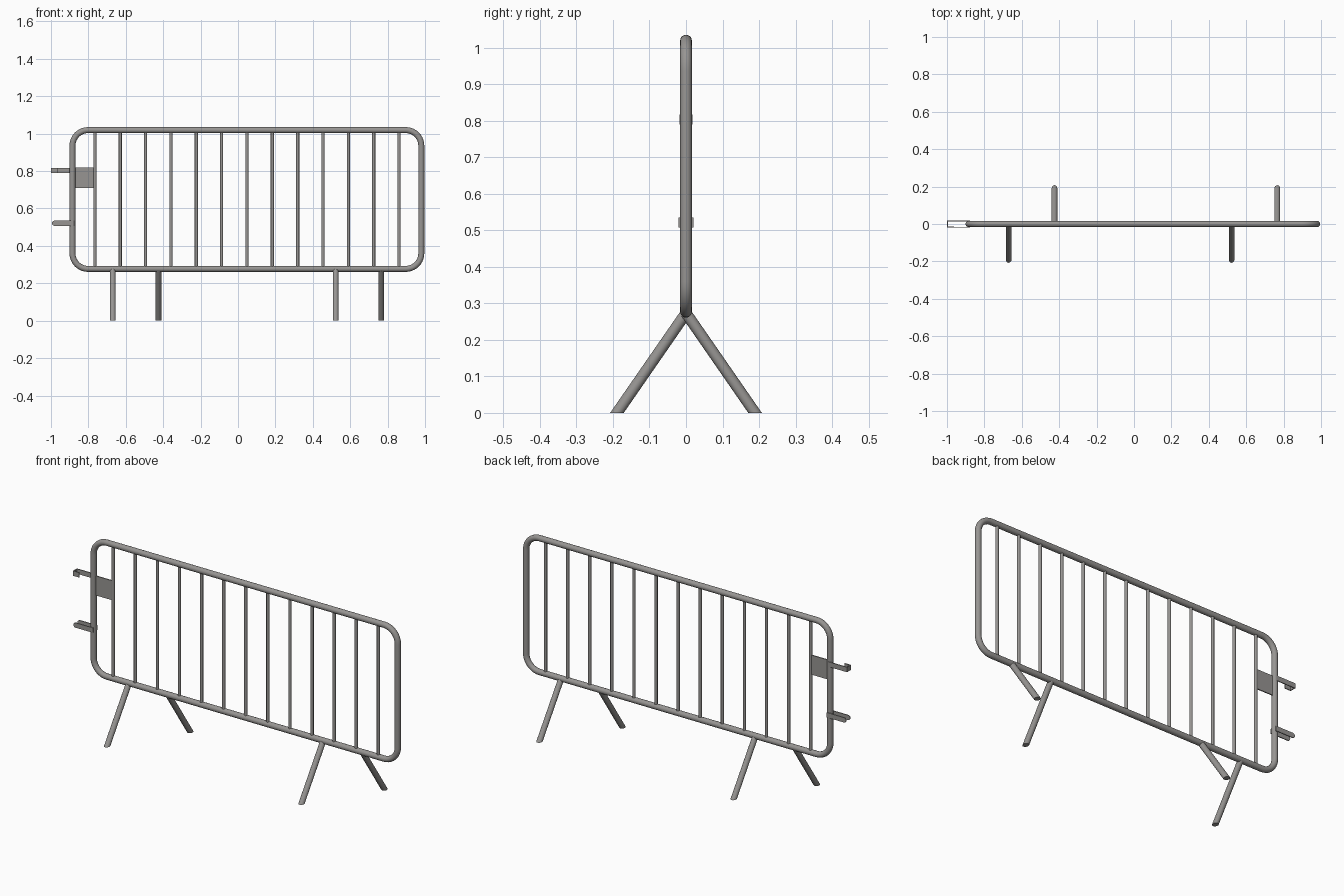
import bpy, bmesh, math
from mathutils import Vector

old = bpy.data.objects.get("Cube")
if old:
    bpy.data.objects.remove(old, do_unlink=True)

GREY = (0.31, 0.30, 0.29, 1)
steel = bpy.data.materials.new("galvanised grey")
steel.use_nodes = True
steel.diffuse_color = GREY
steel.node_tree.nodes["Principled BSDF"].inputs["Base Color"].default_value = GREY

LEFT, RIGHT, LOW, HIGH = -0.885, 0.98, 0.277, 1.019   # frame centreline
TUBE, BEND = 0.016, 0.083


def finish(name, bm, smooth=True):
    bmesh.ops.recalc_face_normals(bm, faces=bm.faces)
    mesh = bpy.data.meshes.new(name)
    bm.to_mesh(mesh)
    bm.free()
    mesh.materials.append(steel)
    obj = bpy.data.objects.new(name, mesh)
    bpy.context.collection.objects.link(obj)
    if smooth:
        bpy.ops.object.select_all(action='DESELECT')
        obj.select_set(True)
        bpy.context.view_layer.objects.active = obj
        bpy.ops.object.shade_smooth_by_angle(angle=math.radians(40))
    return obj


def rod(name, start, end, radius, sides=16, ground_cut=False):
    """Round bar between two points, optionally trimmed flat at the ground."""
    a, b = Vector(start), Vector(end)
    bm = bmesh.new()
    bmesh.ops.create_cone(bm, cap_ends=True, segments=sides, radius1=radius,
                          radius2=radius, depth=(b - a).length)
    bm.transform((b - a).to_track_quat('Z', 'Y').to_matrix().to_4x4())
    bmesh.ops.translate(bm, verts=bm.verts, vec=(a + b) / 2)
    if ground_cut:
        cut = bmesh.ops.bisect_plane(bm, geom=bm.verts[:] + bm.edges[:] + bm.faces[:],
                                     plane_co=(0, 0, 0), plane_no=(0, 0, -1),
                                     clear_outer=True)["geom_cut"]
        bmesh.ops.holes_fill(bm, edges=[e for e in cut if isinstance(e, bmesh.types.BMEdge)])
    return finish(name, bm)


def box(name, x, y, z):
    bm = bmesh.new()
    bmesh.ops.create_cube(bm, size=1)
    for v in bm.verts:
        v.co = [lo + (c + 0.5) * (hi - lo) for c, (lo, hi) in zip(v.co, (x, y, z))]
    return finish(name, bm, False)


# Rounded rectangular frame: sweep a ring around the centreline
bm = bmesh.new()
rings, steps, sides = [], 10, 20
corners = [(RIGHT - BEND, HIGH - BEND), (LEFT + BEND, HIGH - BEND),
           (LEFT + BEND, LOW + BEND), (RIGHT - BEND, LOW + BEND)]
for i, (cx, cz) in enumerate(corners):
    for s in range(steps + 1):
        a = (i + s / steps) * math.pi / 2
        ring = []
        for k in range(sides):
            t = math.tau * k / sides
            r = BEND + TUBE * math.cos(t)
            ring.append(bm.verts.new((cx + r * math.cos(a), TUBE * math.sin(t),
                                      cz + r * math.sin(a))))
        rings.append(ring)
for i, ring in enumerate(rings):
    nxt = rings[(i + 1) % len(rings)]
    for k in range(sides):
        j = (k + 1) % sides
        bm.faces.new((ring[k], ring[j], nxt[j], nxt[k]))
finish("frame", bm)

# Upright infill bars
for i in range(13):
    x = -0.765 + i * 0.1355
    rod(f"upright_bar_{i + 1}", (x, 0, LOW), (x, 0, HIGH), 0.0085, 12)

# Splayed legs, alternating front and back
for name, x, side in (("front_leg_right", -0.67, -1), ("back_leg_right", -0.425, 1),
                      ("front_leg_left", 0.522, -1), ("back_leg_left", 0.766, 1)):
    top, foot = Vector((x, 0, 0.273)), Vector((x, side * 0.189, 0))
    rod(name, top, foot + (foot - top) * 0.15, 0.0153, 16, True)

# Sign plate between the frame and the first bar
box("sign_plate", (LEFT, -0.765), (-0.003, 0.003), (0.71, 0.818))

# Upper hook: long strip, end bend and short return
box("upper_hook_strip", (-1, LEFT), (0.013, 0.018), (0.79, 0.817))
box("upper_hook_end", (-1, -0.995), (-0.018, 0.018), (0.79, 0.817))
box("upper_hook_return", (-1, -0.962), (-0.018, -0.013), (0.79, 0.817))

# Lower coupling: a pair of round-ended strips either side of the tube
for name, y in (("lower_strip_front", -0.0175), ("lower_strip_back", 0.0175)):
    bm = bmesh.new()
    half, end = 0.0135, -0.982
    outline = [(-0.876, 0.521 - half), (-0.876, 0.521 + half)]
    for k in range(9):
        a = math.pi / 2 + math.pi * k / 8
        outline.append((end + half * math.cos(a), 0.521 + half * math.sin(a)))
    face = bm.faces.new([bm.verts.new((x, y - 0.0025, z)) for x, z in outline])
    out = bmesh.ops.extrude_face_region(bm, geom=[face])["geom"]
    bmesh.ops.translate(bm, vec=(0, 0.005, 0),
                        verts=[g for g in out if isinstance(g, bmesh.types.BMVert)])
    finish(name, bm)
